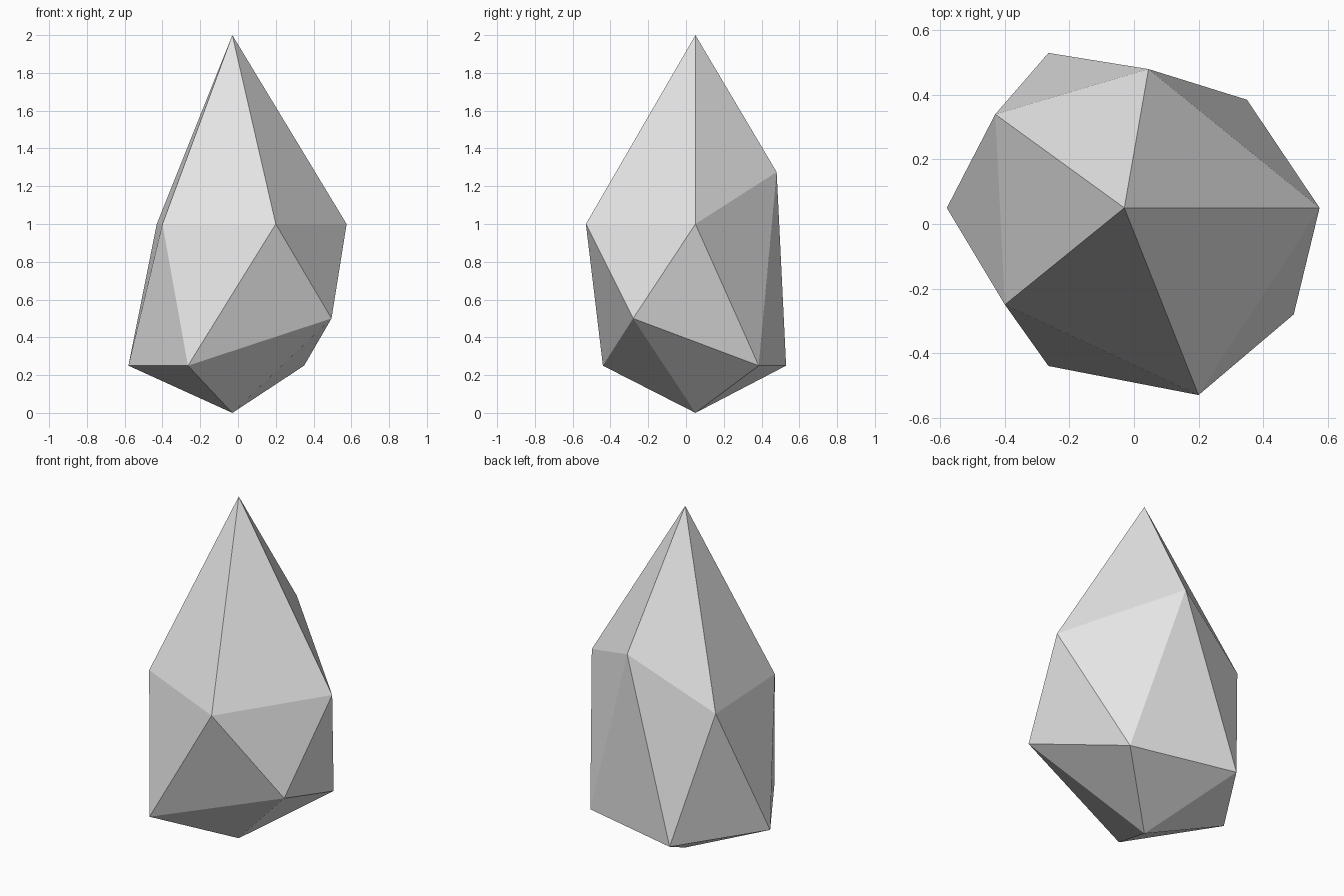
import bpy
import bmesh

default_cube = bpy.data.objects.get("Cube")
if default_cube:
    bpy.data.objects.remove(default_cube, do_unlink=True)


def flat_material(name, colour):
    material = bpy.data.materials.new(name)
    material.use_nodes = True
    material.diffuse_color = colour
    shader = next(n for n in material.node_tree.nodes if n.type == "BSDF_PRINCIPLED")
    shader.inputs["Base Color"].default_value = colour
    shader.inputs["Roughness"].default_value = 0.8
    return material


def build_faceted_stone(name, tip, upper_ring, lower_ring, base, material):
    """Join two staggered rings with a zigzag band and close them with fans."""
    mesh_builder = bmesh.new()
    top = mesh_builder.verts.new(tip)
    bottom = mesh_builder.verts.new(base)
    upper = [mesh_builder.verts.new(point) for point in upper_ring]
    lower = [mesh_builder.verts.new(point) for point in lower_ring]

    for index, corner in enumerate(upper):
        following = (index + 1) % len(upper)
        # pointed crown
        mesh_builder.faces.new((top, corner, upper[following]))
        # zigzag waist
        mesh_builder.faces.new((corner, lower[index], upper[following]))
        mesh_builder.faces.new((upper[following], lower[index], lower[following]))
        # underside
        mesh_builder.faces.new((lower[index], bottom, lower[following]))

    bmesh.ops.recalc_face_normals(mesh_builder, faces=mesh_builder.faces)
    mesh = bpy.data.meshes.new(name)
    mesh_builder.to_mesh(mesh)
    mesh_builder.free()
    mesh.materials.append(material)
    stone = bpy.data.objects.new(name, mesh)
    bpy.context.scene.collection.objects.link(stone)
    return stone


# Both rings run counter-clockwise; each lower corner sits between two upper ones
shoulder = [
    (0.575, 0.05, 1.0),
    (0.045, 0.48, 1.275),
    (-0.43, 0.34, 1.0),
    (-0.40, -0.25, 1.0),
    (0.20, -0.53, 1.0),
]
foot = [
    (0.35, 0.385, 0.25),
    (-0.265, 0.53, 0.25),
    (-0.58, 0.05, 0.25),
    (-0.265, -0.44, 0.25),
    (0.495, -0.28, 0.5),
]

stone_grey = flat_material("light_stone_grey", (0.8, 0.8, 0.8, 1.0))
build_faceted_stone(
    "pointed_stone",
    tip=(-0.03, 0.05, 2.0),
    upper_ring=shoulder,
    lower_ring=foot,
    base=(-0.03, 0.05, 0.0),
    material=stone_grey,
)
